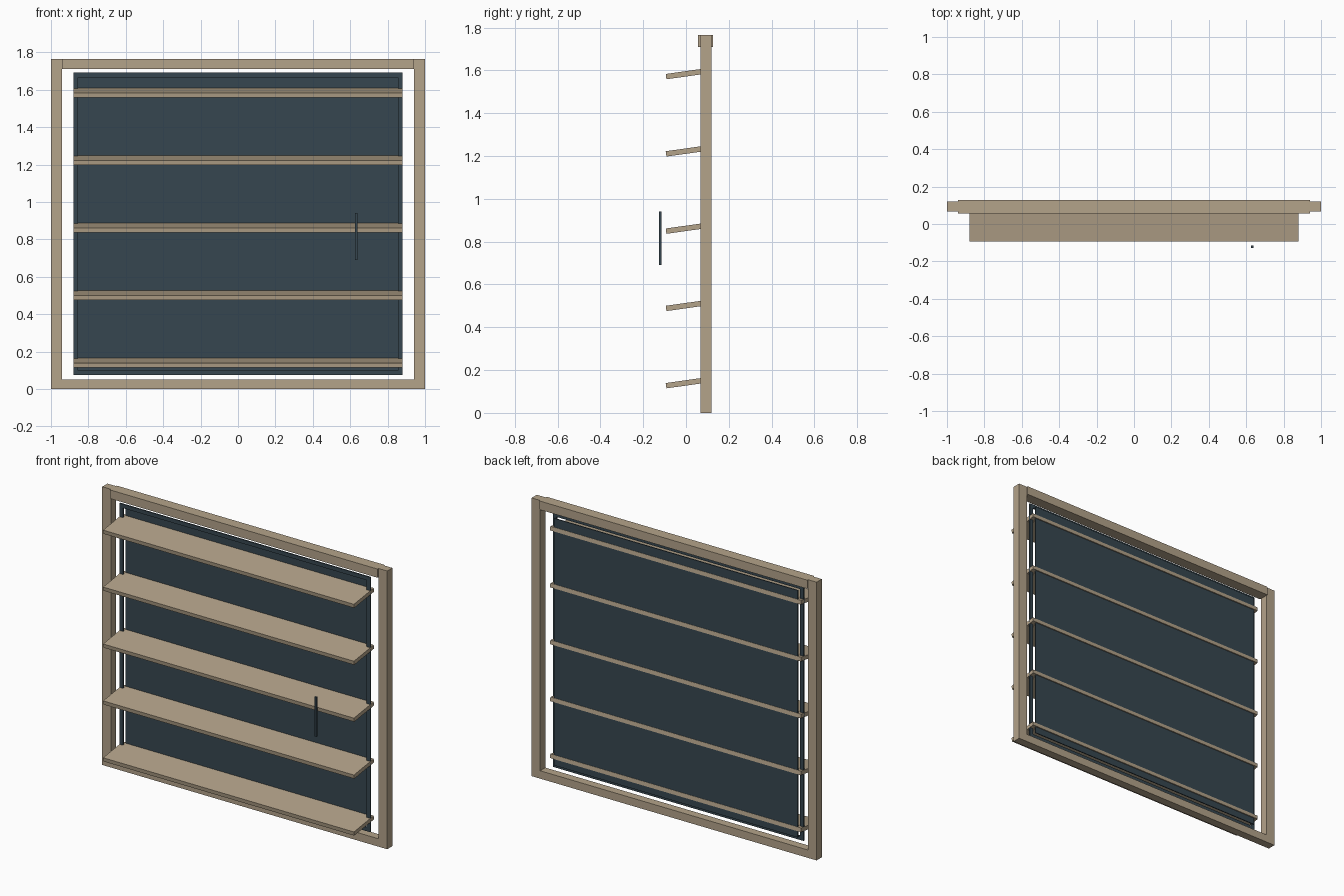
import bpy
import math

cube = bpy.data.objects.get("Cube")
if cube:
    bpy.data.objects.remove(cube, do_unlink=True)


def make_material(name, rgb):
    mat = bpy.data.materials.new(name)
    mat.use_nodes = True
    color = (*rgb, 1.0)
    mat.diffuse_color = color
    mat.node_tree.nodes["Principled BSDF"].inputs["Base Color"].default_value = color
    return mat


wood = make_material("tan wood", (0.456, 0.366, 0.254))
slate = make_material("dark slate", (0.037, 0.062, 0.080))


def box(name, mat, x, y, z, tilt=0.0):
    """Box given by its (min, max) range on each axis, tilted about x."""
    ranges = (x, y, z)
    bpy.ops.mesh.primitive_cube_add(size=1, location=[(a + b) / 2 for a, b in ranges])
    obj = bpy.context.object
    obj.name = name
    obj.scale = [b - a for a, b in ranges]
    bpy.ops.object.transform_apply(location=False, rotation=False, scale=True)
    obj.rotation_euler.x = tilt
    obj.data.materials.append(mat)
    return obj


# Outer wooden frame
HEIGHT = 1.765
POST_Y = (0.067, 0.119)
for side, sign in (("left", 1), ("right", -1)):
    box(f"{side}_post", wood, sorted((sign * 0.94, sign)), POST_Y, (0, HEIGHT))
box("bottom_rail", wood, (-0.94, 0.94), POST_Y, (0, 0.05))
box("top_rail", wood, (-0.94, 0.94), (0.057, 0.127), (1.71, HEIGHT))

# Dark back panel
LOW, HIGH, HALF, TRIM = 0.075, 1.692, 0.88, 0.025
box("back_panel", slate, (TRIM - HALF, HALF - TRIM), (0.095, 0.101),
    (LOW + TRIM, HIGH - TRIM))

# Thin trim border standing in front of the panel
TRIM_Y = (0.069, 0.077)
for side, sign in (("left", 1), ("right", -1)):
    box(f"{side}_trim", slate, sorted((sign * (HALF - TRIM), sign * HALF)), TRIM_Y, (LOW, HIGH))
for name, z in (("bottom_trim", LOW), ("top_trim", HIGH - TRIM)):
    box(name, slate, (TRIM - HALF, HALF - TRIM), TRIM_Y, (z, z + TRIM))

# Tilted slats
for i in range(5):
    z = 0.141 + i * 0.361
    box(f"slat_{i + 1}", wood, (-HALF, HALF), (-0.094, 0.106),
        (z - 0.0125, z + 0.0125), math.radians(8))

# Hanging control rod
box("control_rod", slate, (0.625, 0.638), (-0.127, -0.114), (0.69, 0.94))
